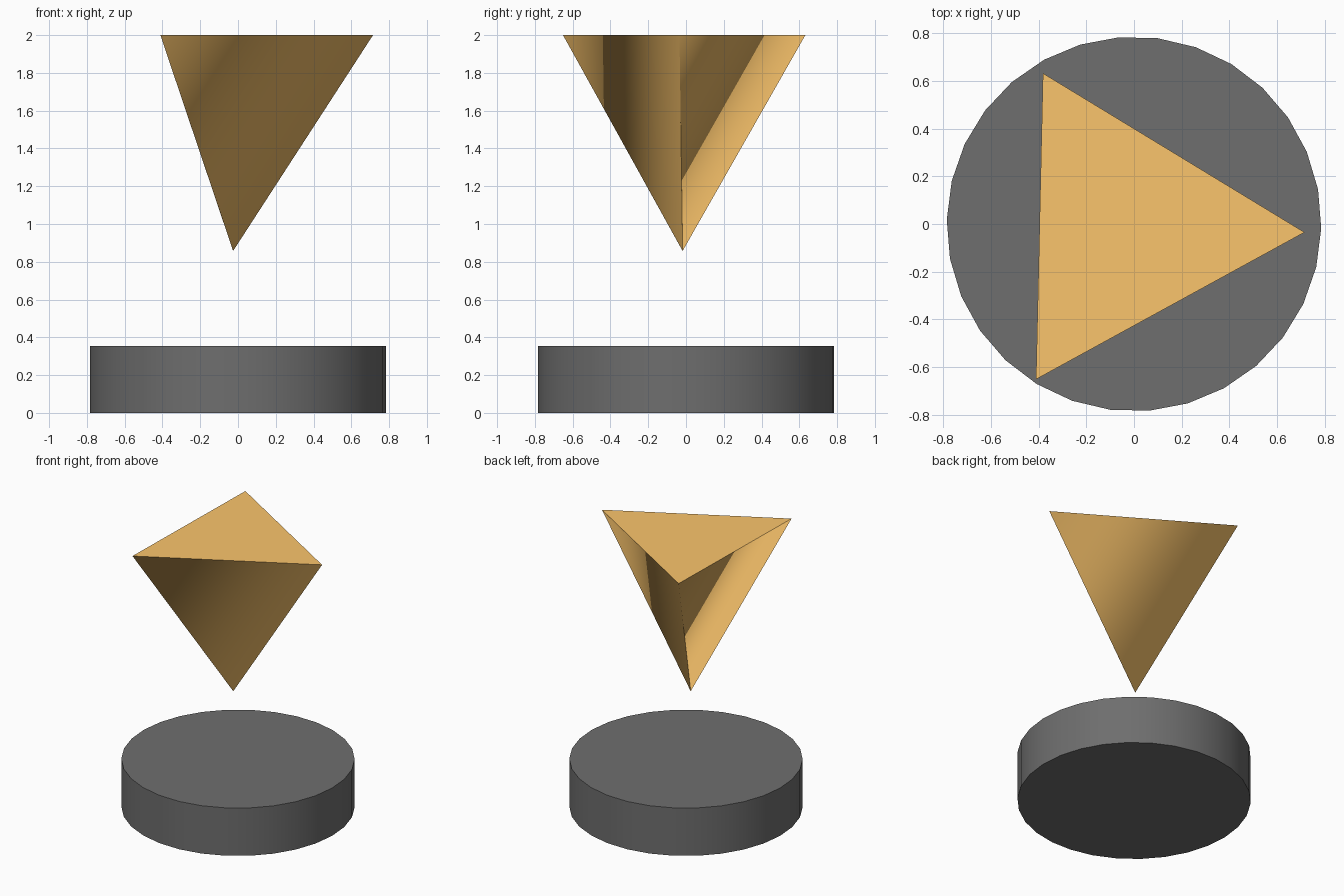
import bpy, bmesh
from math import cos, sin, radians, pi

if "Cube" in bpy.data.objects:
    bpy.data.objects.remove(bpy.data.objects["Cube"])

TURN = radians(-1.3)


def ring(bm, n, r, z, cx=0, cy=0):
    return [bm.verts.new((cx + r * cos(TURN + 2 * pi * i / n),
                          cy + r * sin(TURN + 2 * pi * i / n), z)) for i in range(n)]


def finish(bm, name, color):
    # smooth sides, flat caps with sharp rims
    bm.normal_update()
    for f in bm.faces:
        f.smooth = abs(f.normal.z) < 0.9
    for e in bm.edges:
        e.smooth = len({f.smooth for f in e.link_faces}) == 1
    mesh = bpy.data.meshes.new(name)
    bm.to_mesh(mesh)
    bm.free()
    mat = bpy.data.materials.new(name + "_color")
    mat.diffuse_color = (*color, 1)
    mat.use_nodes = True
    mat.node_tree.nodes["Principled BSDF"].inputs["Base Color"].default_value = mat.diffuse_color
    mesh.materials.append(mat)
    obj = bpy.data.objects.new(name, mesh)
    bpy.context.collection.objects.link(obj)


# Round base disc
bm = bmesh.new()
N = 30
low, high = ring(bm, N, 0.785, 0), ring(bm, N, 0.785, 0.355)
bm.faces.new(low[::-1])
bm.faces.new(high)
for i in range(N):
    j = (i + 1) % N
    bm.faces.new((low[i], low[j], high[j], high[i]))
finish(bm, "base_disc", (0.156, 0.156, 0.156))

# Floating inverted three-sided pointer; a tiny tip ring keeps each corner's shading apart
bm = bmesh.new()
CX, CY = -0.026, -0.018
top = ring(bm, 3, 0.741, 2.0, CX, CY)
tip = ring(bm, 3, 0.0005, 0.858, CX, CY)
bm.faces.new(top)
for i in range(3):
    j = (i + 1) % 3
    bm.faces.new((top[j], top[i], tip[j]))
    bm.faces.new((top[i], tip[i], tip[j]))
finish(bm, "pointer", (0.97, 0.56, 0.15))
